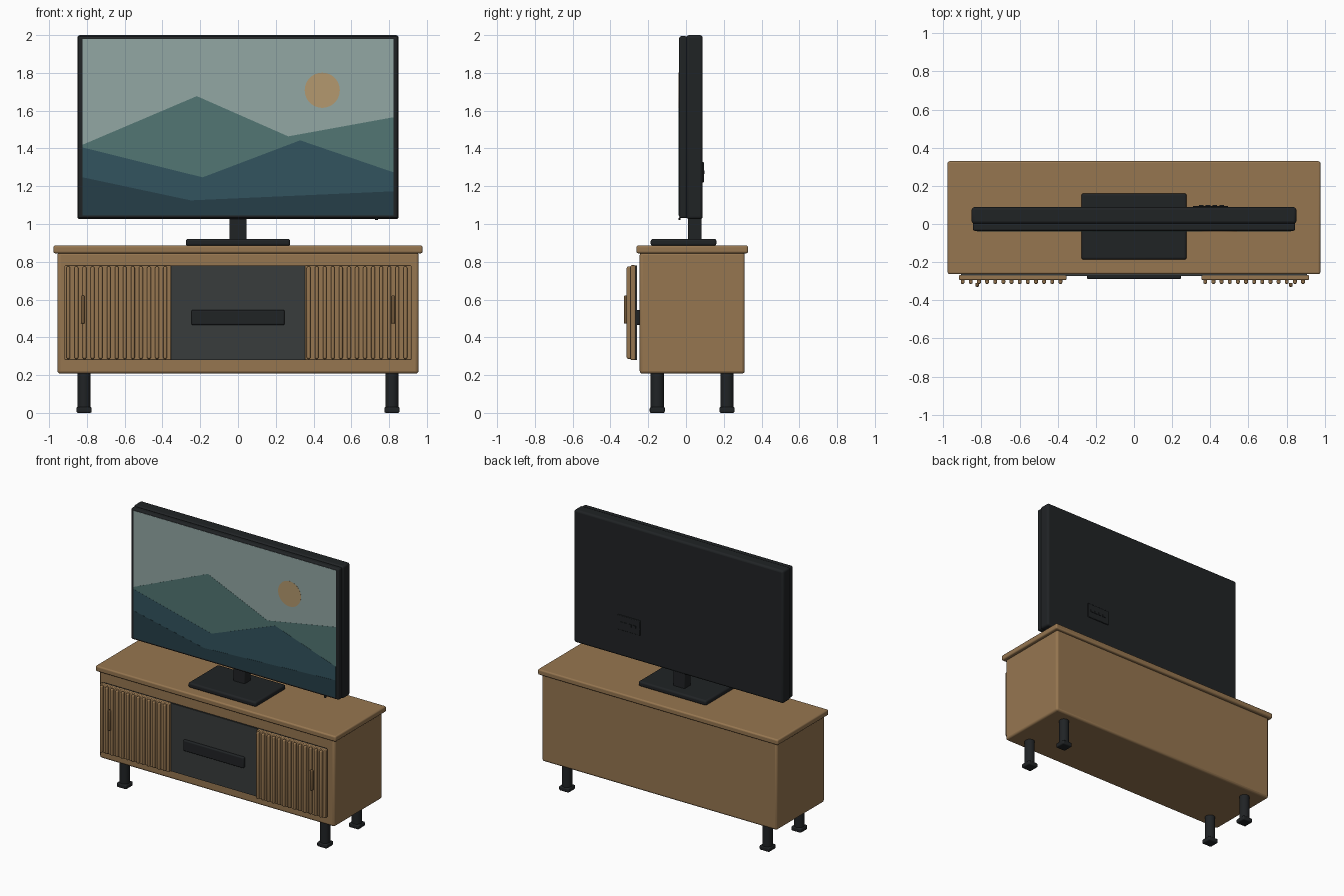
import bpy, bmesh, math

if "Cube" in bpy.data.objects:
    bpy.data.objects.remove(bpy.data.objects["Cube"])


def mat(name, r, g, b):
    m = bpy.data.materials.new(name)
    lin = [((c / 255 + 0.055) / 1.055) ** 2.4 for c in (r, g, b)]
    m.diffuse_color = (*lin, 1)
    m.use_nodes = True
    m.node_tree.nodes["Principled BSDF"].inputs["Base Color"].default_value = m.diffuse_color
    return m


WOOD = mat("wood", 150, 118, 80)
DARKWOOD = mat("dark_wood", 112, 86, 56)
BLACK = mat("black", 32, 35, 37)
PANEL = mat("charcoal", 56, 60, 60)
SKY = mat("sky", 146, 167, 164)
SUN = mat("sun", 180, 152, 110)
HILLS = [mat("hill_far", 82, 118, 115), mat("hill_mid", 50, 84, 94), mat("hill_near", 38, 62, 72)]


def finish(name, bm, material, bevel=0, segs=3):
    me = bpy.data.meshes.new(name)
    bmesh.ops.recalc_face_normals(bm, faces=bm.faces)
    bm.to_mesh(me)
    bm.free()
    ob = bpy.data.objects.new(name, me)
    bpy.context.collection.objects.link(ob)
    me.materials.append(material)
    if bevel:
        mod = ob.modifiers.new("bevel", 'BEVEL')
        mod.width, mod.segments = bevel, segs
        mod.limit_method = 'ANGLE'
        bpy.context.view_layer.objects.active = ob
        ob.select_set(True)
        bpy.ops.object.shade_smooth_by_angle(angle=math.radians(35))
        ob.select_set(False)
    return ob


def box(name, x, y, z, material, bevel=0, segs=3):
    """Box from (min, max) ranges."""
    bm = bmesh.new()
    bmesh.ops.create_cube(bm, size=1)
    for v in bm.verts:
        v.co = [r[0] + (c + 0.5) * (r[1] - r[0]) for r, c in zip((x, y, z), v.co)]
    return finish(name, bm, material, bevel, segs)


def cylinder(name, x, y, z, radius, material, bevel):
    bm = bmesh.new()
    bmesh.ops.create_cone(bm, cap_ends=True, segments=32, radius1=radius, radius2=radius, depth=z[1] - z[0])
    bmesh.ops.translate(bm, verts=bm.verts, vec=(x, y, sum(z) / 2))
    return finish(name, bm, material, bevel, 2)


def flat(name, pts, y, material):
    """Flat picture shape facing the front."""
    bm = bmesh.new()
    f = bm.faces.new([bm.verts.new((px, y, pz)) for px, pz in pts])
    out = bmesh.ops.extrude_face_region(bm, geom=[f])["geom"]
    bmesh.ops.translate(bm, vec=(0, 0.001, 0), verts=[g for g in out if isinstance(g, bmesh.types.BMVert)])
    return finish(name, bm, material)


# Cabinet
box("cabinet_body", (-0.956, 0.956), (-0.245, 0.311), (0.208, 0.85), WOOD, 0.015)
box("cabinet_top", (-0.977, 0.977), (-0.263, 0.329), (0.845, 0.886), WOOD, 0.01)
box("front_panel", (-0.907, 0.907), (-0.272, -0.26), (0.28, 0.78), PANEL)

# Legs and feet
for x in (-0.815, 0.815):
    for y in (-0.152, 0.217):
        cylinder("leg", x, y, (0.015, 0.215), 0.035, BLACK, 0.003)
        box("foot", (x - 0.04, x + 0.04), (y - 0.04, y + 0.04), (0, 0.032), BLACK, 0.008)

# Slatted doors with handles
for s in (-1, 1):
    cx = s * 0.636
    box("door", (cx - 0.282, cx + 0.282), (-0.293, -0.268), (0.28, 0.782), WOOD, 0.005, 2)
    for i in range(13):
        sx = cx - 0.006 + (i - 6) * 0.0427
        box("door_slat", (sx - 0.01, sx + 0.01), (-0.314, -0.288), (0.286, 0.775), WOOD, 0.008, 3)
    hx = s * 0.822
    box("door_handle", (hx - 0.01, hx + 0.01), (-0.329, -0.308), (0.472, 0.622), DARKWOOD, 0.007, 3)

# Sound bar in the middle bay
box("sound_bar", (-0.246, 0.246), (-0.289, -0.243), (0.465, 0.545), BLACK, 0.008)

# Television stand
box("stand_base", (-0.276, 0.276), (-0.187, 0.161), (0.884, 0.921), BLACK, 0.012)
box("stand_neck", (-0.046, 0.046), (0.01, 0.083), (0.915, 1.04), BLACK, 0.006)

# Television casing
box("tv_back", (-0.851, 0.851), (0.002, 0.088), (1.026, 2.0), BLACK, 0.014)
box("tv_bezel", (-0.845, 0.845), (-0.036, 0.006), (1.031, 1.994), BLACK, 0.01)
box("status_light", (0.725, 0.741), (-0.039, -0.03), (1.02, 1.034), BLACK, 0.002, 1)

# Picture on the screen
W, B, T = 0.822, 1.046, 1.98
box("screen", (-W, W), (-0.0375, -0.03), (B, T), SKY)
flat("screen_sun", [(0.446 + 0.093 * math.cos(a * math.tau / 40), 1.708 + 0.093 * math.sin(a * math.tau / 40))
                    for a in range(40)], -0.0385, SUN)
ridges = [[(-W, 1.42), (-0.218, 1.677), (0.266, 1.464), (W, 1.565)],
          [(-W, 1.405), (-0.187, 1.247), (0.329, 1.443), (W, 1.274)],
          [(-W, 1.247), (-0.25, 1.125), (W, 1.173)]]
for i, ridge in enumerate(ridges):
    flat("screen_hill", [(-W, B)] + ridge + [(W, B)], -0.0385 - 0.0008 * i, HILLS[i])

# Connector panel on the back
box("connector_panel", (0.308, 0.493), (0.08, 0.095), (1.22, 1.328), BLACK, 0.004, 2)
for i in range(4):
    px = 0.352 + i * 0.036
    box("connector_port", (px - 0.012, px + 0.012), (0.09, 0.099), (1.265, 1.283), BLACK)
